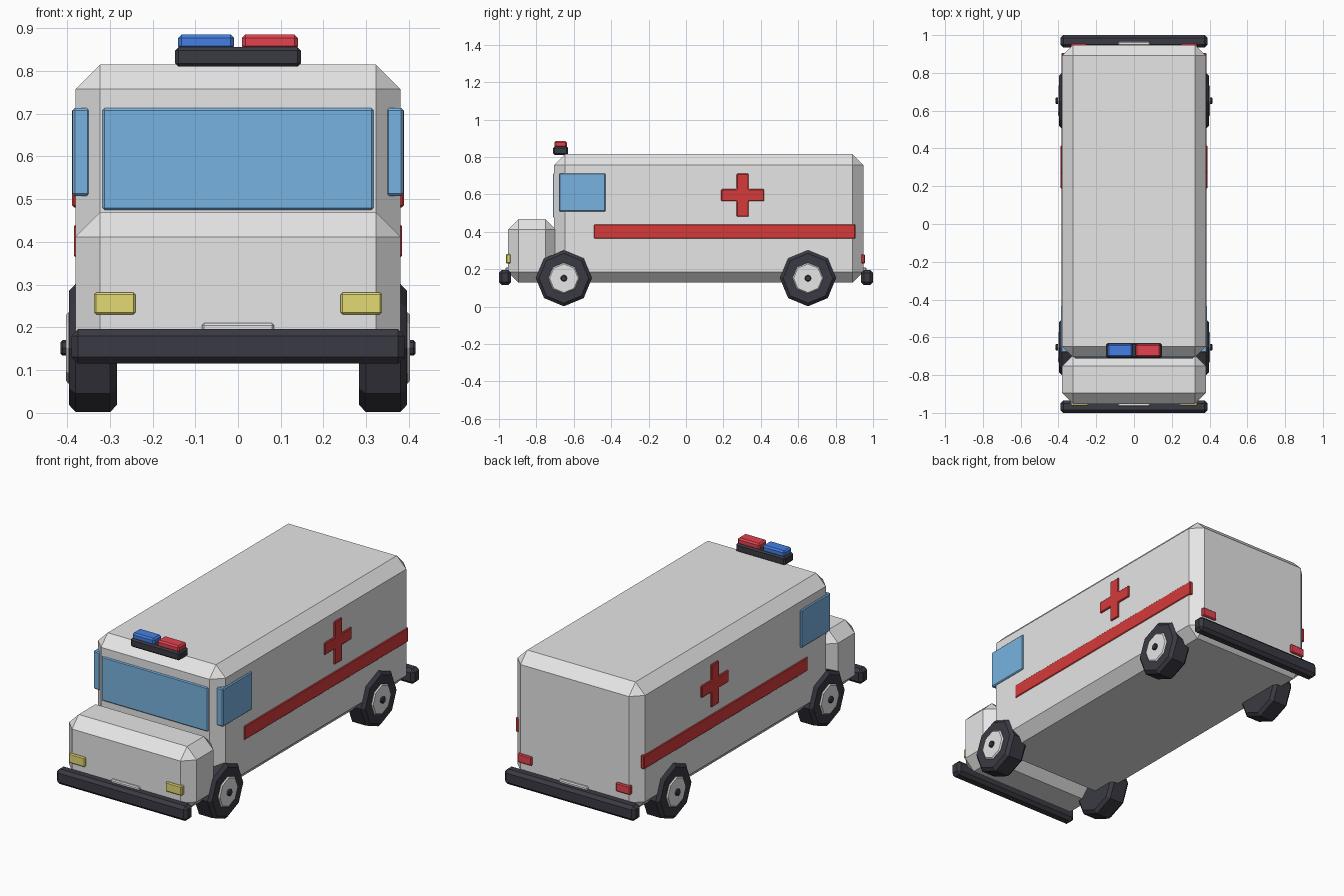
import bpy, bmesh
from math import radians
from mathutils import Matrix, Vector

cube = bpy.data.objects.get("Cube")
if cube:
    bpy.data.objects.remove(cube, do_unlink=True)


def material(name, rgb):
    m = bpy.data.materials.new(name)
    m.use_nodes = True
    m.diffuse_color = (*rgb, 1)
    m.node_tree.nodes["Principled BSDF"].inputs["Base Color"].default_value = (*rgb, 1)
    return m


white = material("white_paint", (0.8, 0.8, 0.81))
black = material("black_rubber", (0.042, 0.042, 0.056))
glass = material("blue_glass", (0.19, 0.45, 0.75))
red = material("red_paint", (0.66, 0.042, 0.042))
red_lamp = material("red_lamp", (0.77, 0.055, 0.08))
blue_lamp = material("blue_lamp", (0.06, 0.21, 0.77))
yellow = material("yellow_lamp", (0.77, 0.70, 0.17))


def finish(name, bm, mat, bevel, angle=30):
    """Turn a bmesh into a flat-shaded object with chamfered edges."""
    bmesh.ops.recalc_face_normals(bm, faces=bm.faces)
    mesh = bpy.data.meshes.new(name)
    bm.to_mesh(mesh)
    bm.free()
    mesh.materials.append(mat)
    obj = bpy.data.objects.new(name, mesh)
    bpy.context.collection.objects.link(obj)
    if bevel:
        mod = obj.modifiers.new("chamfer", "BEVEL")
        mod.width = bevel
        mod.segments = 1
        mod.limit_method = "ANGLE"
        mod.angle_limit = radians(angle)
    return obj


def box(name, mat, x, y, z, bevel=0.005):
    """Box spanning the given (low, high) ranges."""
    lo, hi = Vector((x[0], y[0], z[0])), Vector((x[1], y[1], z[1]))
    bm = bmesh.new()
    bmesh.ops.create_cube(bm, size=1)
    bmesh.ops.scale(bm, vec=hi - lo, verts=bm.verts)
    bmesh.ops.translate(bm, vec=(lo + hi) / 2, verts=bm.verts)
    return finish(name, bm, mat, bevel)


def disc(name, mat, radius, x, y, z, bevel):
    """Eight-sided cylinder lying along x."""
    bm = bmesh.new()
    place = Matrix.Translation(((x[0] + x[1]) / 2, y, z)) @ Matrix.Rotation(radians(90), 4, "Y")
    bmesh.ops.create_cone(bm, cap_ends=True, segments=8, radius1=radius, radius2=radius,
                          depth=abs(x[1] - x[0]), matrix=place)
    return finish(name, bm, mat, bevel, angle=60)


def cross(name, mat, x, y, z, arm, half):
    """Plus-shaped badge on a side wall."""
    quarter = [(arm, half), (arm, arm), (half, arm)]
    outline = []
    for turn in range(4):
        spin = Matrix.Rotation(radians(-90 * turn), 2)
        outline += [spin @ Vector(p) for p in quarter]
    bm = bmesh.new()
    face = bm.faces.new([bm.verts.new((x[0], y + p.x, z + p.y)) for p in outline])
    side = bmesh.ops.extrude_face_region(bm, geom=[face])
    verts = [g for g in side["geom"] if isinstance(g, bmesh.types.BMVert)]
    bmesh.ops.translate(bm, vec=(x[1] - x[0], 0, 0), verts=verts)
    return finish(name, bm, mat, 0.004)


def span(side, a, b):
    """Range between a and b, mirrored for side -1."""
    return tuple(sorted((side * a, side * b)))


# Body shell and bonnet
box("body", white, (-0.38, 0.38), (-0.705, 0.948), (0.128, 0.815), 0.057)
box("bonnet", white, (-0.38, 0.38), (-0.952, -0.695), (0.128, 0.469), 0.057)

# Windscreen and roof light bar
box("windscreen", glass, (-0.317, 0.317), (-0.711, -0.67), (0.475, 0.713))
box("light_bar_base", black, (-0.147, 0.147), (-0.71, -0.63), (0.81, 0.856), 0.008)
box("blue_beacon", blue_lamp, (-0.14, -0.009), (-0.704, -0.636), (0.85, 0.885), 0.008)
box("red_beacon", red_lamp, (0.009, 0.14), (-0.704, -0.636), (0.85, 0.885), 0.008)

# Bumpers and number plates
for end, side in (("front", -1), ("rear", 1)):
    box(end + "_bumper", black, (-0.39, 0.39), span(side, 0.935, 1.0), (0.115, 0.196), 0.016)
    box(end + "_plate", white, (-0.084, 0.084), span(side, 0.945, 0.965), (0.13, 0.21))

# Mirrored parts
for label, s in (("left", 1), ("right", -1)):
    box(label + "_side_window", glass, span(s, 0.347, 0.387), (-0.68, -0.43), (0.508, 0.713))
    box(label + "_stripe", red, span(s, 0.363, 0.384), (-0.492, 0.905), (0.364, 0.44), 0.004)
    cross(label + "_cross", red, span(s, 0.367, 0.388), 0.303, 0.596, 0.032, 0.115)
    box(label + "_headlight", yellow, span(s, 0.24, 0.337), (-0.962, -0.935), (0.23, 0.282))
    box(label + "_tail_light", red_lamp, span(s, 0.25, 0.337), (0.935, 0.958), (0.232, 0.28))
    for end, y in (("front", -0.653), ("rear", 0.652)):
        wheel = end + "_" + label
        disc(wheel + "_tire", black, 0.15, span(s, 0.283, 0.396), y, 0.152, 0.016)
        disc(wheel + "_hub", white, 0.083, span(s, 0.36, 0.403), y, 0.152, 0.006)
        disc(wheel + "_hub_nut", black, 0.018, span(s, 0.38, 0.415), y, 0.152, 0.004)
